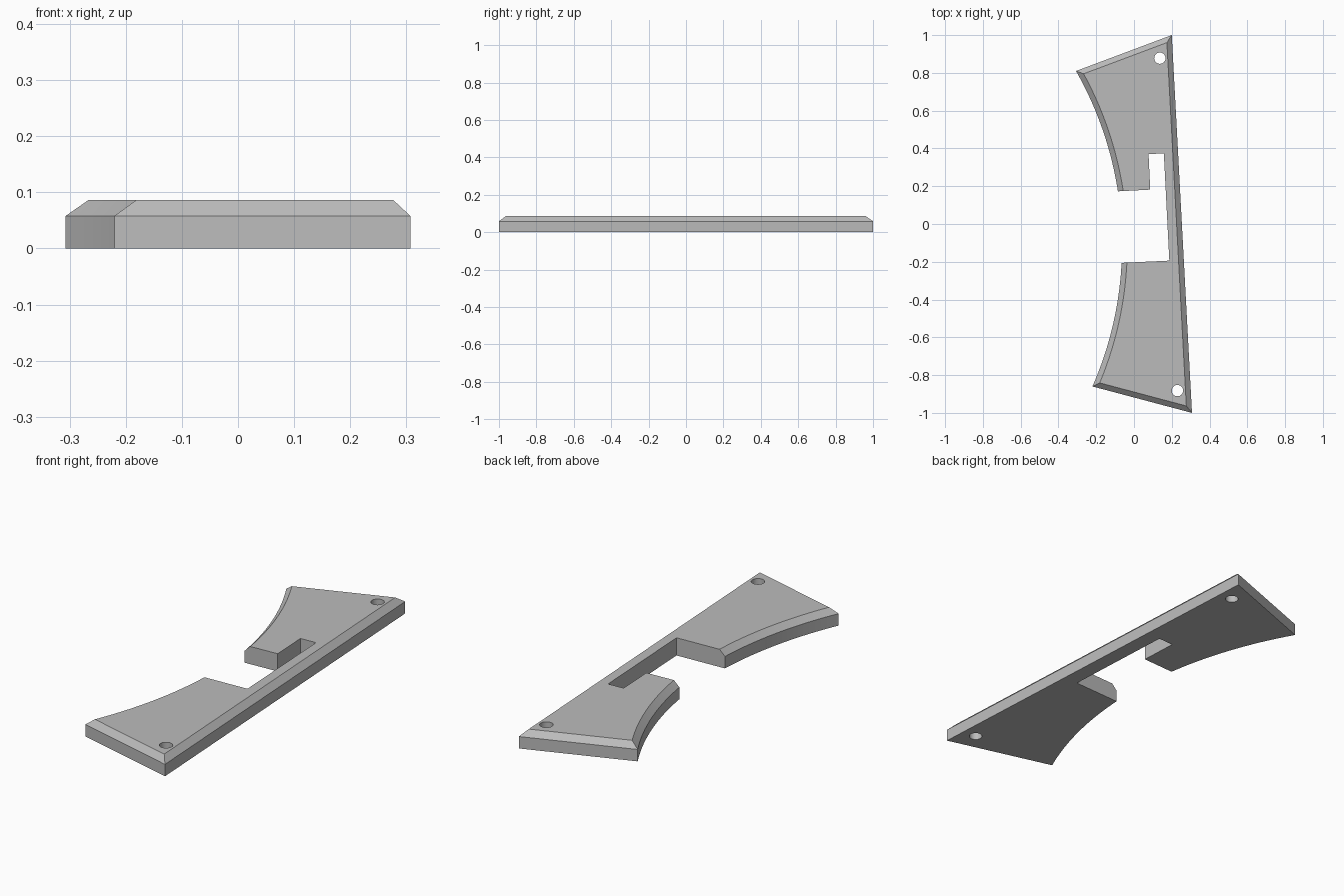
import bpy, bmesh, math
from mathutils import Vector

if "Cube" in bpy.data.objects:
    bpy.data.objects.remove(bpy.data.objects["Cube"], do_unlink=True)

HEIGHT, EDGE, CHAMFER = 0.086, 0.058, 0.028

grey = bpy.data.materials.new("plain_grey")
grey.use_nodes = True
colour = (0.5, 0.5, 0.5, 1)
grey.diffuse_color = colour
grey.node_tree.nodes["Principled BSDF"].inputs["Base Color"].default_value = colour


def arc(a, b, sagitta, steps):
    """Points of a circular arc from a to b, bulging to the left of travel."""
    a, b = Vector(a), Vector(b)
    half = (b - a).length / 2
    along = (b - a).normalized()
    side = Vector((-along.y, along.x))
    radius = (half * half + sagitta * sagitta) / (2 * sagitta)
    centre = (a + b) / 2 + side * (sagitta - radius)
    sweep = math.asin(half / radius)
    angles = [sweep * (2 * i / steps - 1) for i in range(steps + 1)]
    return [centre + radius * (along * math.sin(t) + side * math.cos(t)) for t in angles]


def inset(points, distance):
    """Mitred inward offset of a counter-clockwise outline."""
    result = []
    for i, p in enumerate(points):
        d1 = (p - points[i - 1]).normalized()
        d2 = (points[(i + 1) % len(points)] - p).normalized()
        n1, n2 = Vector((-d1.y, d1.x)), Vector((-d2.y, d2.x))
        result.append(p + (n1 + n2) * distance / (1 + n1.dot(n2)))
    return result


def loft(name, layers):
    """Solid through a stack of (outline, z) layers."""
    bm = bmesh.new()
    rings = [[bm.verts.new((p[0], p[1], z)) for p in pts] for pts, z in layers]
    bm.faces.new(rings[0][::-1])
    bm.faces.new(rings[-1])
    n = len(rings[0])
    for low, high in zip(rings, rings[1:]):
        for i in range(n):
            j = (i + 1) % n
            bm.faces.new((low[i], low[j], high[j], high[i]))
    bmesh.ops.recalc_face_normals(bm, faces=bm.faces)
    mesh = bpy.data.meshes.new(name)
    bm.to_mesh(mesh)
    bm.free()
    mesh.materials.append(grey)
    obj = bpy.data.objects.new(name, mesh)
    bpy.context.collection.objects.link(obj)
    return obj


# Plate with a concave left edge and a chamfered top
outline = [Vector((0.307, -1)), Vector((0.2, 1))]
outline += arc((-0.307, 0.81), (-0.22, -0.86), 0.198, 40)
plate = loft("plate", [(outline, 0), (outline, EDGE), (inset(outline, CHAMFER), HEIGHT)])

# Stepped notch in the middle and a hole near each end
notch = [(-0.5, 0.151), (-0.5, -0.226), (0.187, -0.194),
         (0.158, 0.374), (0.077, 0.37), (0.086, 0.182)]
cutters = [loft("notch_cutter", [(notch, -0.1), (notch, 0.2)])]
for name, x, y in (("back_hole_cutter", 0.137, 0.878), ("front_hole_cutter", 0.23, -0.882)):
    ring = [(x + 0.03 * math.cos(math.tau * i / 32), y + 0.03 * math.sin(math.tau * i / 32))
            for i in range(32)]
    cutters.append(loft(name, [(ring, -0.1), (ring, 0.2)]))

bpy.context.view_layer.objects.active = plate
plate.select_set(True)
for cutter in cutters:
    mod = plate.modifiers.new(cutter.name, 'BOOLEAN')
    mod.operation, mod.solver, mod.object = 'DIFFERENCE', 'EXACT', cutter
    bpy.ops.object.modifier_apply(modifier=mod.name)
    bpy.data.objects.remove(cutter, do_unlink=True)

bpy.ops.object.shade_smooth_by_angle(angle=math.radians(25))
